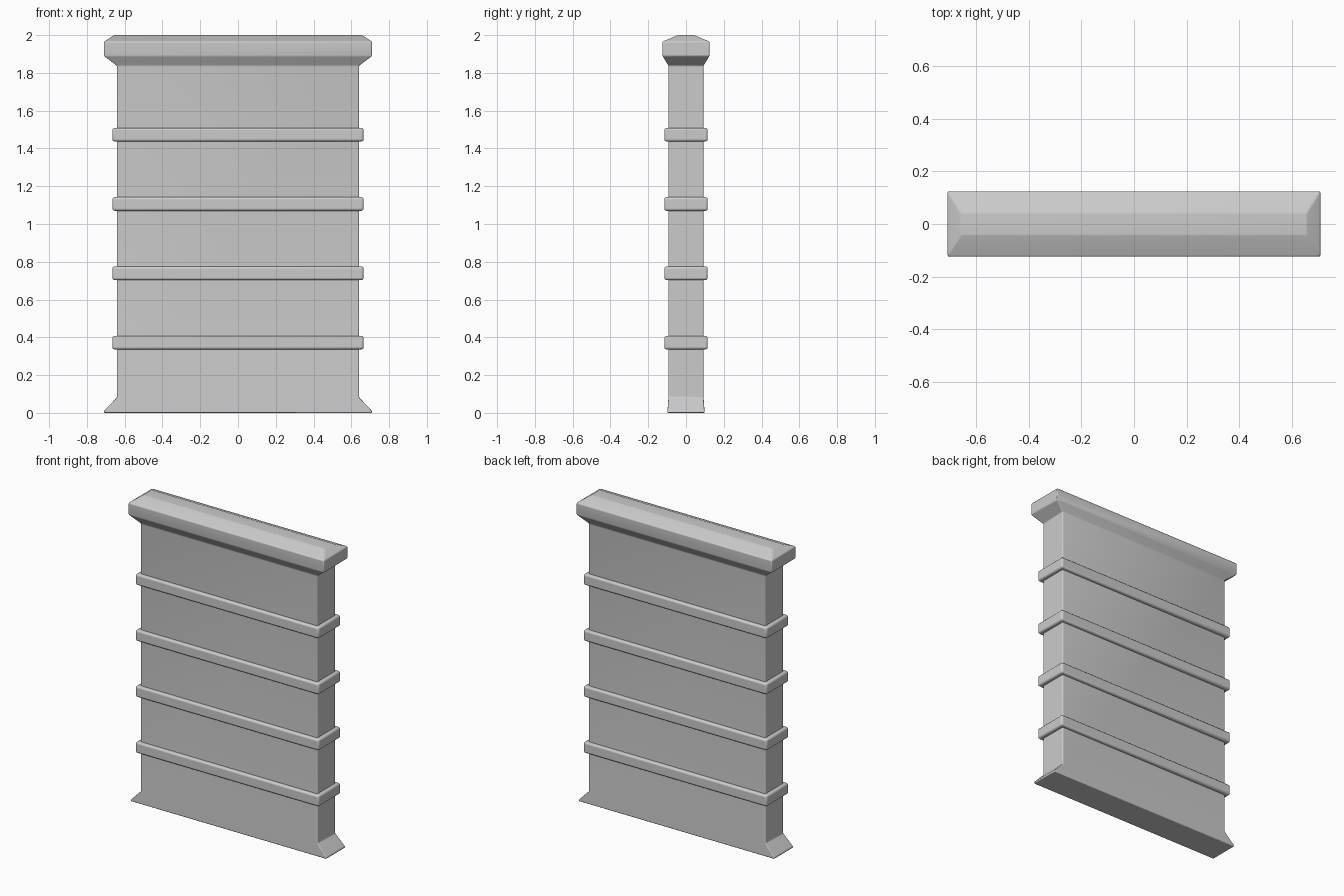
import bpy, bmesh

if "Cube" in bpy.data.objects:
    bpy.data.objects.remove(bpy.data.objects["Cube"])


def loft_box(name, sections, bevel):
    """Stack of rectangular sections (half x, half y, z), closed and softly bevelled."""
    bm = bmesh.new()
    rings = [[bm.verts.new((sx * hx, sy * hy, z))
              for sx, sy in ((-1, -1), (1, -1), (1, 1), (-1, 1))]
             for hx, hy, z in sections]
    for a, b in zip(rings, rings[1:]):
        for i in range(4):
            j = (i + 1) % 4
            bm.faces.new((a[i], a[j], b[j], b[i]))
    bm.faces.new(rings[0][::-1])
    bm.faces.new(rings[-1])
    mesh = bpy.data.meshes.new(name)
    bm.to_mesh(mesh)
    bm.free()
    ob = bpy.data.objects.new(name, mesh)
    bpy.context.collection.objects.link(ob)
    mod = ob.modifiers.new("soft_edges", 'BEVEL')
    mod.width = bevel
    mod.segments = 3
    mod.limit_method = 'ANGLE'
    mod.angle_limit = 0.35
    bpy.ops.object.select_all(action='DESELECT')
    ob.select_set(True)
    bpy.context.view_layer.objects.active = ob
    bpy.ops.object.shade_smooth_by_angle(angle=0.6)
    return ob


# Slab with flared foot and moulded cap
loft_box("panel_with_cap", [
    (0.709, 0.098, 0.0),
    (0.709, 0.098, 0.011),
    (0.641, 0.093, 0.082),
    (0.641, 0.093, 1.838),
    (0.709, 0.124, 1.889),
    (0.709, 0.124, 1.966),
    (0.657, 0.042, 2.0),
], 0.012)

# Four evenly spaced raised bands
for i in range(4):
    z = 0.372 + i * 0.367
    loft_box(f"band_{i + 1}", [(0.665, 0.115, z - 0.036),
                               (0.665, 0.115, z + 0.036)], 0.012)
